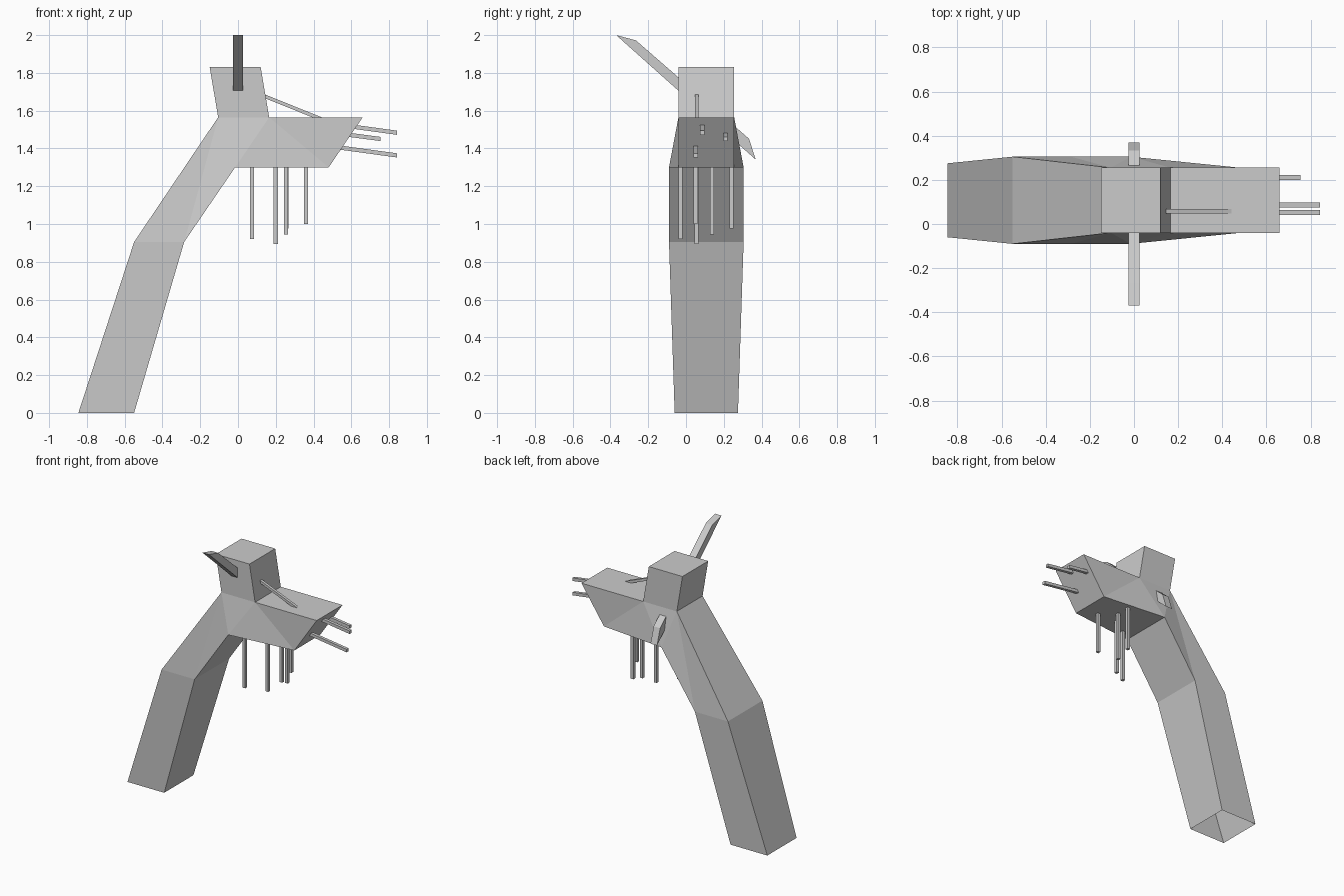
import bpy, bmesh
from mathutils import Vector

if "Cube" in bpy.data.objects:
    bpy.data.objects.remove(bpy.data.objects["Cube"])

MID = 0.1075  # y of the body's symmetry plane


def make_object(name, verts, faces):
    mesh = bpy.data.meshes.new(name)
    mesh.from_pydata(verts, [], faces)
    bm = bmesh.new()
    bm.from_mesh(mesh)
    bmesh.ops.recalc_face_normals(bm, faces=bm.faces[:])
    bm.to_mesh(mesh)
    bm.free()
    obj = bpy.data.objects.new(name, mesh)
    bpy.context.collection.objects.link(obj)
    return obj


def bar(name, a, b, side, up, w=0.024, h=0.024):
    """Square bar from a to b; its ends lie in the side/up plane."""
    a, b = Vector(a), Vector(b)
    s, u = Vector(side) * w / 2, Vector(up) * h / 2
    verts = [p + s * i + u * j for p in (a, b)
             for i, j in ((-1, -1), (1, -1), (1, 1), (-1, 1))]
    faces = [(0, 1, 2, 3), (4, 5, 6, 7)]
    faces += [(i, (i + 1) % 4, 4 + (i + 1) % 4, 4 + i) for i in range(4)]
    return make_object(name, verts, faces)


# Body: side outline (x, z, half depth), bent trunk with snout and head block
outline = [(-0.845, 0, 0.1675), (-0.55, 0, 0.1675), (-0.285, 0.905, 0.1975),
           (-0.015, 1.30, 0.1975), (0.48, 1.30, 0.1475), (0.66, 1.565, 0.1475),
           (0.165, 1.565, 0.1475), (0.12, 1.83, 0.1475), (-0.15, 1.83, 0.1475),
           (-0.105, 1.565, 0.1475), (-0.55, 0.905, 0.1975)]
n = len(outline)
verts = [(x, MID + s * d, z) for s in (-1, 1) for x, z, d in outline]
sides = [(0, 1, 2, 10), (10, 2, 9), (2, 3, 9), (3, 6, 9), (3, 4, 6), (4, 5, 6),
         (9, 6, 7, 8)]
faces = sides + [tuple(i + n for i in f) for f in sides]
# rim faces; the foot (edge 0-1) stays open
faces += [(i, (i + 1) % n, n + (i + 1) % n, n + i) for i in range(1, n)]
make_object("body", verts, faces)

# Cross bar running diagonally through head and neck, with slanted ends
profile = [(-0.37, 2.0), (-0.265, 1.972), (0.333, 1.452), (0.37, 1.34)]
verts = [(x, y, z) for x in (-0.026, 0.026) for y, z in profile]
faces = [(0, 1, 2, 3), (4, 5, 6, 7)]
faces += [(i, (i + 1) % 4, 4 + (i + 1) % 4, 4 + i) for i in range(4)]
make_object("cross_bar", verts, faces)

# Rods hanging below the snout (x, y, bottom z)
for i, (x, y, z) in enumerate([(0.075, -0.03, 0.92), (0.20, 0.055, 0.895),
                               (0.255, 0.138, 0.945), (0.36, 0.05, 1.0),
                               (0.257, 0.24, 0.977)]):
    bar(f"hanging_rod_{i + 1}", (x, y, 1.32), (x, y, z), (1, 0, 0), (0, 1, 0), 0.022, 0.022)

# Rods poking out of the snout's slanted end (y, start x, start z, end x, end z)
for i, (y, x0, z0, x1, z1) in enumerate([(0.086, 0.58, 1.519, 0.843, 1.483),
                                         (0.21, 0.55, 1.477, 0.755, 1.45),
                                         (0.052, 0.50, 1.41, 0.843, 1.363)]):
    bar(f"snout_rod_{i + 1}", (x0, y, z0), (x1, y, z1), (0, 1, 0), (0, 0, 1), 0.022, 0.022)

# Slanted strut between head and snout top
bar("strut", (0.12, 0.057, 1.685), (0.45, 0.057, 1.552), (0, 1, 0), (0, 0, 1), 0.02, 0.02)
